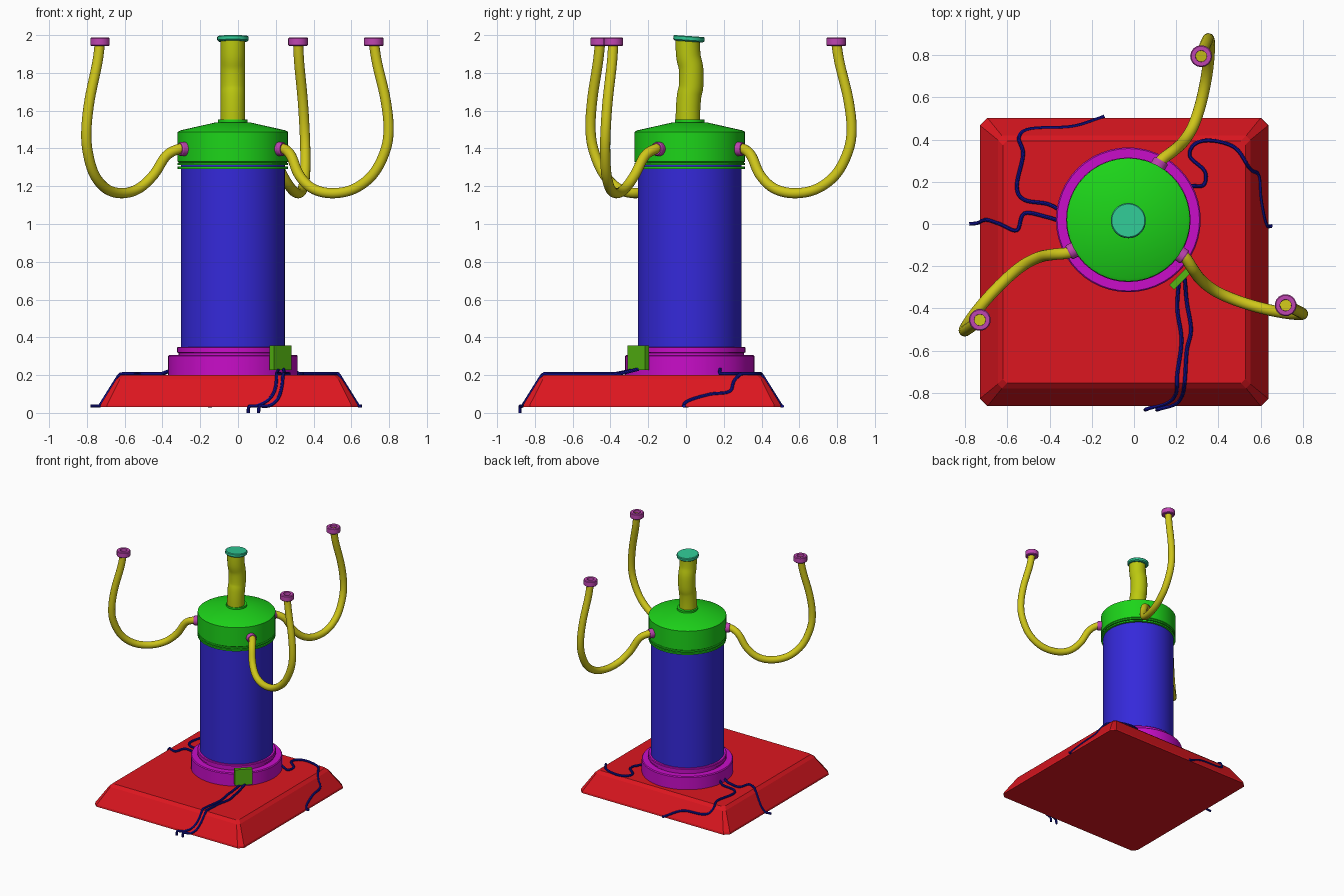
import bpy, bmesh, math
from mathutils import Vector, Matrix

if "Cube" in bpy.data.objects:
    bpy.data.objects.remove(bpy.data.objects["Cube"])

COL = {
    "red": (0.72, 0.008, 0.014), "blue": (0.035, 0.022, 0.70), "green": (0.012, 0.66, 0.01),
    "magenta": (0.58, 0.004, 0.58), "yellow": (0.62, 0.56, 0.01), "lime": (0.5, 0.58, 0.005),
    "teal": (0.03, 0.58, 0.30), "pink": (0.52, 0.06, 0.44), "leaf": (0.09, 0.46, 0.006),
    "navy": (0.006, 0.006, 0.32),
}
MATS = {}
for key, c in COL.items():
    MATS[key] = bpy.data.materials.new(key)
    MATS[key].diffuse_color = (*c, 1)

CX, CY = -0.027, 0.02          # axis of the cylinder
CENTRE = Matrix.Translation((CX, CY, 0))


def finish(name, bm, mat, matrix=Matrix(), smooth=True):
    bmesh.ops.recalc_face_normals(bm, faces=bm.faces)
    me = bpy.data.meshes.new(name)
    bm.to_mesh(me)
    bm.free()
    ob = bpy.data.objects.new(name, me)
    bpy.context.collection.objects.link(ob)
    me.materials.append(MATS[mat])
    me.transform(matrix)
    if smooth:
        bpy.ops.object.select_all(action='DESELECT')
        ob.select_set(True)
        bpy.context.view_layer.objects.active = ob
        bpy.ops.object.shade_smooth_by_angle(angle=math.radians(30))
    return ob


def skin(name, rings, mat, matrix=Matrix(), smooth=True, closed=False):
    """Loft a list of point rings; cap the ends unless closed."""
    bm = bmesh.new()
    vs = [[bm.verts.new(p) for p in ring] for ring in rings]
    n = len(vs[0])
    pairs = list(zip(vs, vs[1:])) + ([(vs[-1], vs[0])] if closed else [])
    for a, b in pairs:
        for i in range(n):
            j = (i + 1) % n
            bm.faces.new((a[i], a[j], b[j], b[i]))
    if not closed:
        bm.faces.new(vs[0])
        bm.faces.new(vs[-1])
    return finish(name, bm, mat, matrix, smooth)


def lathe(name, profile, mat, matrix=CENTRE, segs=48, closed=False):
    rings = [[(r * math.cos(2 * math.pi * i / segs), r * math.sin(2 * math.pi * i / segs), z)
              for i in range(segs)] for r, z in profile]
    return skin(name, rings, mat, matrix, closed=closed)


def spline(pts, steps):
    """Catmull-Rom samples through pts."""
    p = [Vector(q) for q in pts]
    p = [2 * p[0] - p[1]] + p + [2 * p[-1] - p[-2]]
    out = []
    for a, b, c, d in zip(p, p[1:], p[2:], p[3:]):
        for s in range(steps):
            t = s / steps
            out.append(0.5 * (2 * b + (c - a) * t + (2 * a - 5 * b + 4 * c - d) * t * t
                              + (3 * b - a - 3 * c + d) * t ** 3))
    return out + [p[-2]]


def tube(name, path, radius, mat, matrix=Matrix(), segs=14):
    rings, side = [], None
    for i, p in enumerate(path):
        t = (path[min(i + 1, len(path) - 1)] - path[max(i - 1, 0)]).normalized()
        side = t.orthogonal() if side is None else side - t * side.dot(t)
        side.normalize()
        up = t.cross(side)
        rings.append([p + radius * (side * math.cos(a) + up * math.sin(a))
                      for a in (2 * math.pi * k / segs for k in range(segs))])
    return skin(name, rings, mat, matrix)


# Bevelled square base with clipped corners
def square(h, z, c):
    k = h - c
    return [(x - 0.047, y - 0.18, z) for x, y in
            ((h, -k), (h, k), (k, h), (-k, h), (-h, k), (-h, -k), (-k, -h), (k, -h))]


skin("base_plinth", [square(0.683, 0.03, 0.035), square(0.680, 0.045, 0.035),
                     square(0.598, 0.178, 0.02), square(0.574, 0.2, 0.02)], "red", smooth=False)

# Foot flange, body and lid
lathe("foot_flange", [(0.343, 0.2), (0.343, 0.3), (0.337, 0.307), (0.288, 0.307), (0.288, 0.318),
                      (0.295, 0.32), (0.295, 0.345), (0.29, 0.35), (0.27, 0.35)], "magenta")
lathe("body_cylinder", [(0.275, 0.34), (0.275, 1.315)], "blue", segs=64)
lathe("lid_gasket", [(0.27, 1.292), (0.292, 1.292), (0.292, 1.304), (0.27, 1.304)], "green")
lathe("lid", [(0.27, 1.312), (0.292, 1.312), (0.292, 1.322), (0.285, 1.325), (0.292, 1.33),
              (0.292, 1.488), (0.277, 1.496), (0.09, 1.538), (0.078, 1.538), (0.078, 1.553),
              (0.06, 1.553)], "green", segs=40)

# Wavy stem with tilted cap
stem = [(CX, 0.01, 1.53), (CX, 0.011, 1.61), (CX, 0.017, 1.68), (CX, 0.027, 1.73),
        (CX, 0.027, 1.82), (CX, 0.014, 1.88), (CX, 0.010, 1.93), (CX, 0.010, 1.985)]
tube("stem", spline(stem, 4), 0.065, "lime", segs=28)
lathe("stem_cap", [(0.075, -0.02), (0.083, -0.013), (0.083, 0.004), (0.078, 0.009)], "teal",
      Matrix.Translation((CX, 0.016, 1.986)) @ Matrix.Rotation(math.radians(-4), 4, 'X'), 36)

# Three curved arms with collars and end nuts: (radial, sideways, height)
arm = [(0.27, -0.02, 1.397), (0.325, -0.03, 1.397), (0.385, -0.062, 1.36), (0.445, -0.088, 1.262),
       (0.53, -0.10, 1.19), (0.64, -0.09, 1.163), (0.76, -0.065, 1.184), (0.86, -0.035, 1.26),
       (0.92, -0.01, 1.38), (0.937, 0.002, 1.5), (0.917, 0.004, 1.66), (0.868, 0.002, 1.85),
       (0.848, 0, 1.965)]
arm_path = spline(arm, 6)
for i, ang in enumerate((66, -28.5, 214), 1):
    m = CENTRE @ Matrix.Rotation(math.radians(ang), 4, 'Z')
    tube(f"arm_{i}", arm_path, 0.027, "yellow", m, 16)
    aim = Vector((1, -0.12, 0)).to_track_quat('Z', 'Y').to_matrix().to_4x4()
    lathe(f"arm_collar_{i}", [(0.037, 0), (0.037, 0.03), (0.033, 0.036), (0.026, 0.036)], "pink",
          m @ Matrix.Translation((0.28, -0.024, 1.397)) @ aim @ Matrix.Translation((0, 0, 0.005)), 20)
    lathe(f"arm_nut_{i}", [(0.026, -0.023), (0.047, -0.023), (0.052, -0.018), (0.052, 0.018),
                           (0.047, 0.023), (0.027, 0.023)], "pink",
          m @ Matrix.Translation((0.848, 0, 1.965)), 16, closed=True)

# Junction box on the flange
bm = bmesh.new()
bmesh.ops.create_cube(bm, size=1)
finish("junction_box", bm, "leaf", Matrix.Translation((0.225, -0.253, 0.293))
       @ Matrix.Rotation(math.radians(45), 4, 'Z') @ Matrix.Diagonal((0.132, 0.032, 0.13, 1)), False)


# Cables draped over the base surface
def drape(p):
    d = max(abs(p.x + 0.047), abs(p.y + 0.18))
    return max(0.036, min(0.207, 0.207 - (d - 0.578) * 1.6))


cables = {
    "cable_back": [(-0.34, 0.06), (-0.41, 0.095), (-0.52, 0.115), (-0.555, 0.18), (-0.525, 0.33),
                   (-0.545, 0.41), (-0.49, 0.45), (-0.3, 0.46), (-0.18, 0.495), (-0.14, 0.51)],
    "cable_left": [(-0.34, 0.01), (-0.42, 0.035), (-0.52, 0.05), (-0.555, -0.03), (-0.635, 0.0),
                   (-0.70, 0.02), (-0.74, 0.005), (-0.78, 0.0)],
    "cable_right": [(0.27, 0.18), (0.33, 0.185), (0.335, 0.25), (0.265, 0.32), (0.29, 0.38),
                    (0.37, 0.395), (0.48, 0.36), (0.55, 0.26), (0.59, 0.23), (0.6, 0.12),
                    (0.625, 0.0), (0.655, -0.01)],
    "cable_front_a": [(0.215, -0.25), (0.205, -0.4), (0.225, -0.55), (0.205, -0.71),
                      (0.2, -0.8), (0.16, -0.845), (0.08, -0.87), (0.06, -0.877)],
    "cable_front_b": [(0.24, -0.25), (0.25, -0.37), (0.27, -0.5), (0.25, -0.6),
                      (0.24, -0.75), (0.225, -0.82), (0.19, -0.855), (0.115, -0.877)],
}
for name, pts in cables.items():
    path = spline([(x, y, 0) for x, y in pts], 6)
    for i, p in enumerate(path):
        p.z = drape(p) + 0.025 * max(0, 1 - i / 5)
    if "front" in name:
        e = path[-1]
        path += [e + Vector((-0.005, -0.002, -0.012)), Vector((e.x - 0.006, e.y - 0.002, 0))]
    tube(name, path, 0.009, "navy", segs=8)

for m in bpy.data.materials:
    if m.users and not m.is_grease_pencil:
        m.use_nodes = True
        m.node_tree.nodes["Principled BSDF"].inputs["Base Color"].default_value = m.diffuse_color
